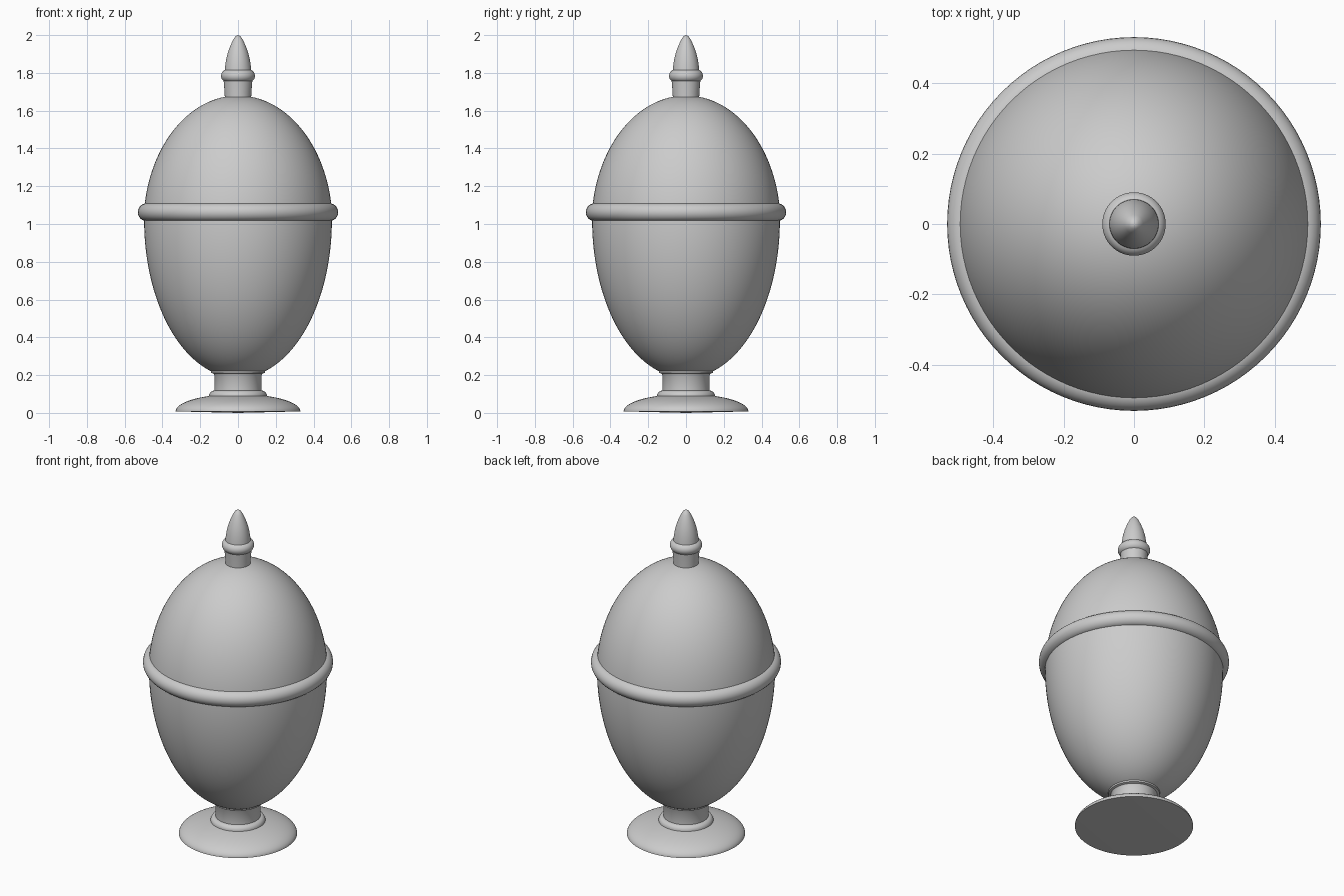
import bpy
import bmesh
from math import sin, cos, pi, radians

SEGMENTS = 96

if "Cube" in bpy.data.objects:
    bpy.data.objects.remove(bpy.data.objects["Cube"])

grey = bpy.data.materials.new("plain grey")
grey.use_nodes = True
grey.diffuse_color = (0.6, 0.6, 0.6, 1)
grey.node_tree.nodes["Principled BSDF"].inputs["Base Color"].default_value = (0.6, 0.6, 0.6, 1)


def arc(radius, z, width, height, start, end, steps=24):
    """Points on an ellipse centred at (radius, z), angles in degrees."""
    angles = [radians(start + (end - start) * i / steps) for i in range(steps + 1)]
    return [(max(0, radius + width * cos(a)), z + height * sin(a)) for a in angles]


def lathe(name, profile, closed=False):
    """Turn a (radius, z) profile, listed from bottom to top, about the z axis."""
    bm = bmesh.new()
    points = list(profile) + ([profile[0]] if closed else [])
    verts = [bm.verts.new((r, 0, z)) for r, z in points]
    edges = [bm.edges.new(pair) for pair in zip(verts, verts[1:])]
    bmesh.ops.spin(bm, geom=verts + edges, cent=(0, 0, 0), axis=(0, 0, 1),
                   angle=2 * pi, steps=SEGMENTS)
    bmesh.ops.remove_doubles(bm, verts=bm.verts, dist=0.00005)
    bmesh.ops.recalc_face_normals(bm, faces=bm.faces)
    mesh = bpy.data.meshes.new(name)
    bm.to_mesh(mesh)
    bm.free()
    mesh.materials.append(grey)
    obj = bpy.data.objects.new(name, mesh)
    bpy.context.collection.objects.link(obj)
    bpy.ops.object.select_all(action='DESELECT')
    obj.select_set(True)
    bpy.context.view_layer.objects.active = obj
    bpy.ops.object.shade_smooth_by_angle(angle=radians(35))
    return obj


# Foot: shallow dome with a flat underside
lathe("foot", [(0, 0)] + arc(0, 0.008, 0.33, 0.092, 0, 90))

# Neck: base fillet, straight stem and a flare under the bowl
lathe("neck", [(0, 0.07), (0.155, 0.07)]
      + arc(0.125, 0.09, 0.028, 0.028, 0, 90, 8)
      + [(0.125, 0.2), (0.13, 0.208), (0.143, 0.212), (0.145, 0.226), (0, 0.23)])

# Bowl and lid: two half ellipsoids meeting inside the rim band
lathe("bowl", [(0, 0.215)] + arc(0, 1.02, 0.497, 0.835, -74.5, 0, 40) + [(0, 1.02)])
lathe("lid", [(0, 1.02)] + arc(0, 1.0, 0.5, 0.68, 2, 90, 40))

# Rim band
lathe("rim_band", arc(0.483, 1.0625, 0.0475, 0.0475, 0, 345, 23), closed=True)

# Finial: stem, bead and pointed tip
lathe("finial_stem", [(0, 1.65), (0.069, 1.65), (0.071, 1.7), (0.076, 1.757), (0, 1.757)])
lathe("finial_bead", [(0, 1.752)] + arc(0.057, 1.784, 0.033, 0.033, -90, 90, 16) + [(0, 1.817)])
lathe("finial_tip", [(0, 1.8), (0.071, 1.8), (0.069, 1.83), (0.063, 1.87), (0.053, 1.91),
                     (0.04, 1.945), (0.026, 1.975), (0.014, 1.993), (0, 2.0)])
